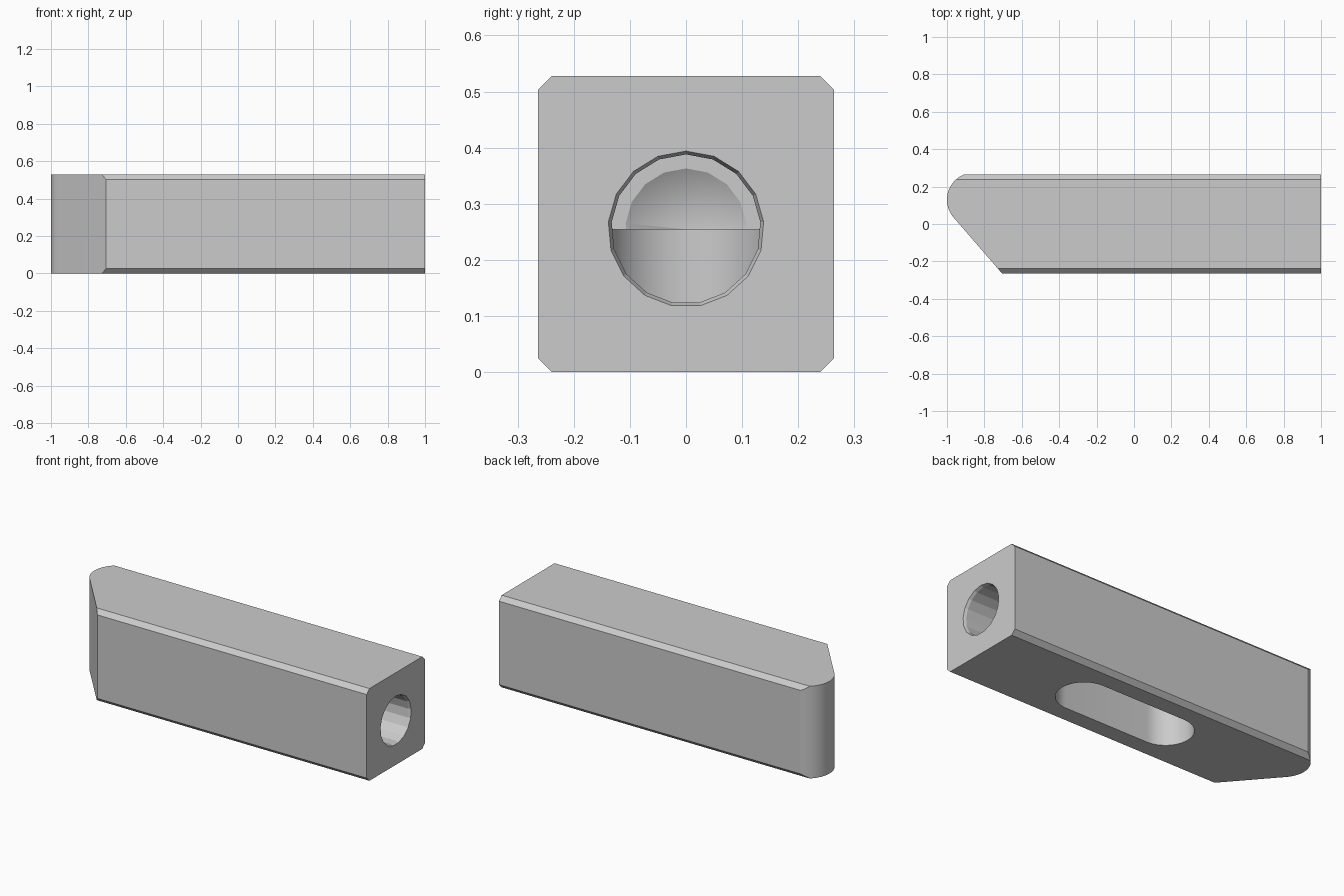
import bpy, bmesh, math

if "Cube" in bpy.data.objects:
    bpy.data.objects.remove(bpy.data.objects["Cube"], do_unlink=True)

HALF, TOP, BEVEL = 0.264, 0.528, 0.025
AXIS_Z = 0.255

steel = bpy.data.materials.new("light_grey_steel")
steel.use_nodes = True
colour = (0.6, 0.6, 0.6, 1)
steel.diffuse_color = colour
steel.node_tree.nodes["Principled BSDF"].inputs["Base Color"].default_value = colour


def finish(bm, name):
    bmesh.ops.remove_doubles(bm, verts=bm.verts, dist=1e-6)
    bmesh.ops.recalc_face_normals(bm, faces=bm.faces)
    mesh = bpy.data.meshes.new(name)
    bm.to_mesh(mesh)
    bm.free()
    mesh.materials.append(steel)
    obj = bpy.data.objects.new(name, mesh)
    bpy.context.collection.objects.link(obj)
    return obj


def extrude(name, points, direction):
    """Closed 3D outline pushed along a direction."""
    bm = bmesh.new()
    face = bm.faces.new([bm.verts.new(p) for p in points])
    out = bmesh.ops.extrude_face_region(bm, geom=[face])
    moved = [v for v in out["geom"] if isinstance(v, bmesh.types.BMVert)]
    bmesh.ops.translate(bm, verts=moved, vec=direction)
    return finish(bm, name)


def lathe_x(name, profile, sides):
    """Solid turned around the bore axis from (x, radius) points."""
    bm = bmesh.new()
    rings = []
    for x, r in profile:
        turns = [2 * math.pi * i / sides for i in range(sides)]
        rings.append([bm.verts.new((x, r * math.sin(a), AXIS_Z + r * math.cos(a)))
                      for a in turns])
    for a, b in zip(rings, rings[1:]):
        for i in range(sides):
            j = (i + 1) % sides
            bm.faces.new((a[i], a[j], b[j], b[i]))
    bm.faces.new(rings[0])
    # close the cone with a single tip vertex
    tip = bm.verts.new((profile[-1][0] - 0.065, 0, AXIS_Z))
    for i in range(sides):
        bm.faces.new((rings[-1][i], rings[-1][(i + 1) % sides], tip))
    return finish(bm, name)


def boolean(target, cutter, operation):
    mod = target.modifiers.new(operation, "BOOLEAN")
    mod.operation, mod.solver, mod.object = operation, "EXACT", cutter
    bpy.ops.object.select_all(action="DESELECT")
    bpy.context.view_layer.objects.active = target
    target.select_set(True)
    bpy.ops.object.modifier_apply(modifier=mod.name)
    bpy.data.objects.remove(cutter, do_unlink=True)


def arc(cx, cy, r, start, end, steps):
    angles = [math.radians(start + (end - start) * i / steps) for i in range(steps + 1)]
    return [(cx + r * math.cos(a), cy + r * math.sin(a)) for a in angles]


# Long bar with chamfered long edges
inner = HALF - BEVEL
section = [(-inner, 0), (inner, 0), (HALF, BEVEL), (HALF, TOP - BEVEL),
           (inner, TOP), (-inner, TOP), (-HALF, TOP - BEVEL), (-HALF, BEVEL)]
bar = extrude("latch_bar", [(-1.1, y, z) for y, z in section], (2.1, 0, 0))

# Slanted, rounded nose
nose = arc(-0.855, 0.13, 0.145, 111.4, 220.5, 24)
outline = [(1.2, 0.265), *nose, (-0.705, -0.265), (1.2, -0.265)]
boolean(bar, extrude("nose_cutter", [(x, y, -0.1) for x, y in outline], (0, 0, 0.8)),
        "INTERSECT")

# Blind bore with countersunk mouth, stepped floor and drilled cone
bore = [(1.01, 0.143), (0.985, 0.133), (-0.04, 0.133), (-0.04, 0.108)]
boolean(bar, lathe_x("bore_cutter", bore, 17), "DIFFERENCE")

# Rounded slot in the underside, reaching the bore axis
slot = arc(0.325, 0, 0.145, -90, 90, 24) + arc(-0.205, 0, 0.145, 90, 270, 24)
boolean(bar, extrude("slot_cutter", [(x, y, -0.1) for x, y in slot],
                     (0, 0, AXIS_Z + 0.0995)), "DIFFERENCE")

bpy.ops.object.shade_smooth_by_angle(angle=math.radians(15))
